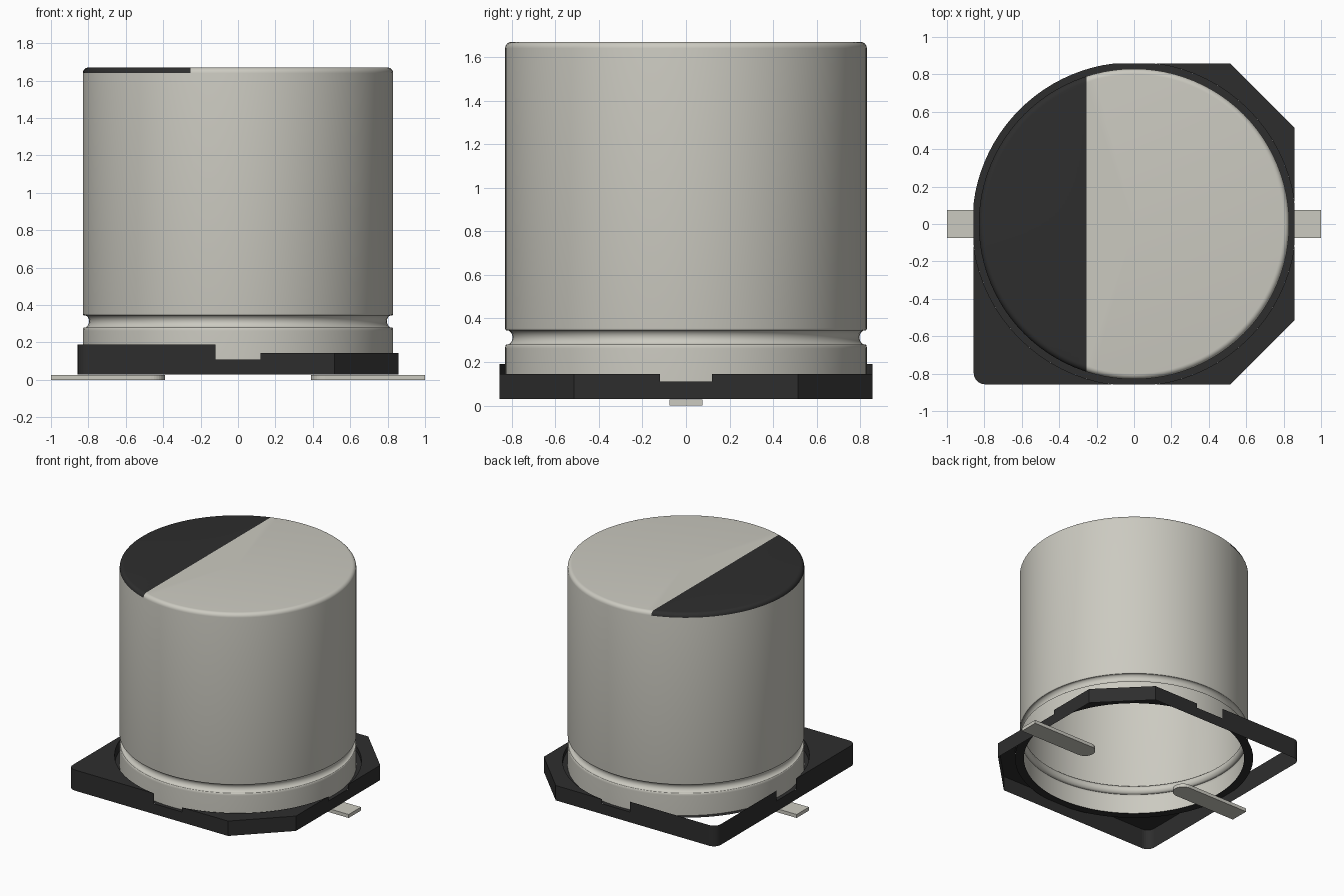
import bpy, bmesh, math
from mathutils import Vector

if "Cube" in bpy.data.objects:
    bpy.data.objects.remove(bpy.data.objects["Cube"], do_unlink=True)


def material(name, rgb):
    m = bpy.data.materials.new(name)
    m.use_nodes = True
    m.diffuse_color = (*rgb, 1)
    m.node_tree.nodes["Principled BSDF"].inputs["Base Color"].default_value = (*rgb, 1)
    return m


METAL = material("warm_grey_metal", (0.60, 0.59, 0.53))
BLACK = material("black_plastic", (0.027, 0.027, 0.027))


def finish(name, bm, mats, smooth=False, recalc=True):
    if recalc:
        bmesh.ops.recalc_face_normals(bm, faces=bm.faces)
    mesh = bpy.data.meshes.new(name)
    bm.to_mesh(mesh)
    bm.free()
    ob = bpy.data.objects.new(name, mesh)
    bpy.context.collection.objects.link(ob)
    for m in mats:
        mesh.materials.append(m)
    if smooth:
        bpy.ops.object.select_all(action="DESELECT")
        ob.select_set(True)
        bpy.context.view_layer.objects.active = ob
        bpy.ops.object.shade_smooth_by_angle(angle=math.radians(35))
    return ob


def arc(cx, cy, r, a0, a1, n):
    """Points on an arc, angles in degrees."""
    return [(cx + r * math.cos(math.radians(a0 + (a1 - a0) * i / n)),
             cy + r * math.sin(math.radians(a0 + (a1 - a0) * i / n))) for i in range(n + 1)]


def strip(bm, path, z0, z1):
    """Upright wall along a path of (x, y) points."""
    low = [bm.verts.new((x, y, z0)) for x, y in path]
    high = [bm.verts.new((x, y, z1)) for x, y in path]
    for i in range(len(path) - 1):
        bm.faces.new((low[i], low[i + 1], high[i + 1], high[i]))


# Can: open-bottomed shell with a rolled groove and a rounded top edge
R, TOP, FILLET = 0.83, 1.67, 0.03
SEAT, SPLIT = 0.11, -0.255
profile = [(R, SEAT), (R, 0.262)]
profile += arc(R - 0.01, 0.272, 0.01, 0, 60, 3)[1:]
profile += arc(R + 0.003, 0.313, 0.037, 240, 120, 10)
profile += arc(R - 0.01, 0.354, 0.01, -60, 0, 3)
profile += arc(R - FILLET, TOP - FILLET, FILLET, 0, 90, 6)
profile.append((0, TOP))

bm = bmesh.new()
verts = [bm.verts.new((r, 0, z)) for r, z in profile]
edges = [bm.edges.new(pair) for pair in zip(verts, verts[1:])]
bmesh.ops.spin(bm, geom=verts + edges, cent=(0, 0, 0), axis=(0, 0, 1),
               angle=math.tau, steps=96, use_duplicate=False)
bmesh.ops.remove_doubles(bm, verts=bm.verts, dist=0.0005)

# Polarity mark: black part of the top, cut straight across
cap = [f for f in bm.faces if f.calc_center_median().z > TOP - FILLET]
cap_geom = cap + list({e for f in cap for e in f.edges}) + list({v for f in cap for v in f.verts})
bmesh.ops.bisect_plane(bm, geom=cap_geom, plane_co=(SPLIT, 0, 0), plane_no=(1, 0, 0))
for f in bm.faces:
    c = f.calc_center_median()
    f.material_index = int(c.z > TOP - FILLET and c.x < SPLIT)
finish("can", bm, [METAL, BLACK], smooth=True)

# Base: hollow tray with corners standing above the seat ring
H, GAP, FLOOR = 0.857, 0.12, 0.03
RING = math.hypot(H, GAP)
A0 = math.degrees(math.atan2(GAP, H))
CUT = 0.515
chamfered = [(H, GAP), (H, CUT), (CUT, H), (GAP, H)]
rounded = [(H, GAP)] + arc(H - 0.06, H - 0.06, 0.06, 0, 90, 6) + [(GAP, H)]
inner = arc(0, 0, RING, A0, 90 - A0, 16)


def base_corner(name, outline, sx, sy, top, capped=True):
    bm = bmesh.new()
    place = lambda pts: [(sx * x, sy * y) for x, y in pts]
    strip(bm, place(outline), FLOOR, top)
    if capped:
        strip(bm, place(inner), SEAT, top)
        loop = place(outline + inner[-2:0:-1])
        bm.faces.new([bm.verts.new((x, y, top)) for x, y in loop])
    bmesh.ops.remove_doubles(bm, verts=bm.verts, dist=0.0001)
    finish(name, bm, [BLACK])


base_corner("base_corner_front_left", chamfered, 1, -1, 0.145)
base_corner("base_corner_back_left", chamfered, 1, 1, 0.145)
base_corner("base_corner_front_right", rounded, -1, -1, 0.19)
base_corner("base_corner_back_right", rounded, -1, 1, 0.19, capped=False)

# Low sills in the middle of each side
bm = bmesh.new()
for k in range(4):
    c, s = round(math.cos(k * math.pi / 2)), round(math.sin(k * math.pi / 2))
    strip(bm, [(H * c - t * s, H * s + t * c) for t in (-GAP, GAP)], FLOOR, SEAT)
finish("base_sills", bm, [BLACK])

# Flat seat ring under the can
bm = bmesh.new()
N = 96
clamp = lambda v: max(-H, min(H, v))
rings = []
for r in (0.80, RING):
    rings.append([bm.verts.new((clamp(x), clamp(y), SEAT)) for x, y in arc(0, 0, r, 0, 360, N)[:-1]])
for i in range(N):
    j = (i + 1) % N
    bm.faces.new((rings[0][i], rings[1][i], rings[1][j], rings[0][j]))
for f in bm.faces:
    if f.normal.z < 0:
        f.normal_flip()
finish("seat_ring", bm, [BLACK], recalc=False)

# Solder leads: flat strips with a rounded inner end
W = 0.075
for name, sx in (("lead_left", 1), ("lead_right", -1)):
    bm = bmesh.new()
    outline = [(1, -W), (1, W)] + arc(0.39 + W, 0, W, 90, 270, 16)
    face = bm.faces.new([bm.verts.new((sx * x, y, 0)) for x, y in outline])
    ext = bmesh.ops.extrude_face_region(bm, geom=[face])
    bmesh.ops.translate(bm, vec=Vector((0, 0, 0.027)),
                        verts=[g for g in ext["geom"] if isinstance(g, bmesh.types.BMVert)])
    finish(name, bm, [METAL])
